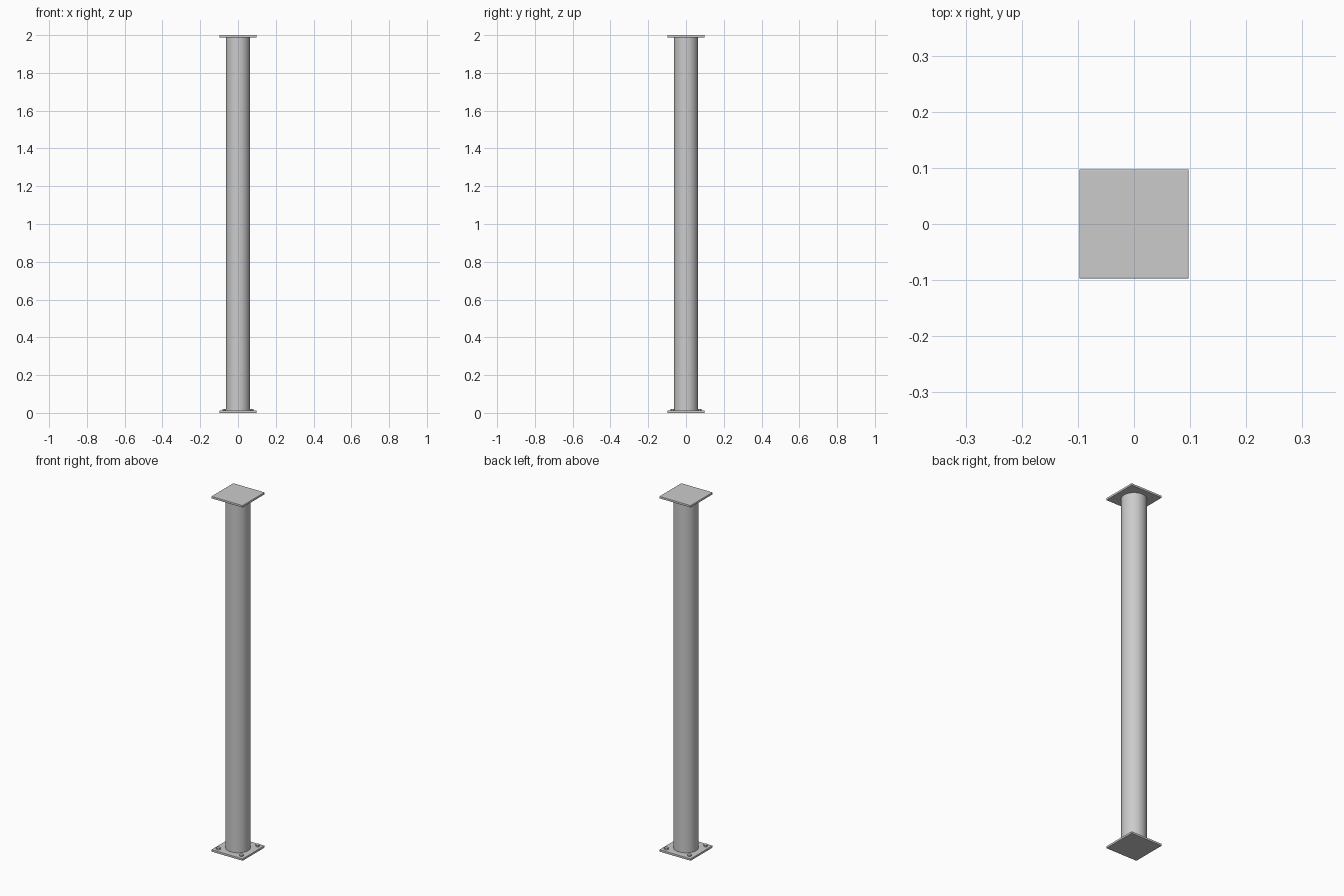
import bpy
from math import radians

if "Cube" in bpy.data.objects:
    bpy.data.objects.remove(bpy.data.objects["Cube"])

HALF, THICK, RADIUS = 0.0975, 0.012, 0.0635


def plate(name, z):
    bpy.ops.mesh.primitive_cube_add(size=1, location=(0, 0, z))
    o = bpy.context.object
    o.name = name
    o.scale = (2 * HALF, 2 * HALF, THICK)
    bpy.ops.object.transform_apply(location=False, rotation=False, scale=True)
    bevel = o.modifiers.new("edge_bevel", 'BEVEL')
    bevel.width = 0.002
    bevel.segments = 2
    return o


def cylinder(name, r, z0, z1, x=0, y=0, sides=64):
    bpy.ops.mesh.primitive_cylinder_add(vertices=sides, radius=r, depth=z1 - z0,
                                        location=(x, y, (z0 + z1) / 2))
    o = bpy.context.object
    o.name = name
    bpy.ops.object.shade_smooth_by_angle(angle=radians(30))
    return o


# End plates
plate("base_plate", THICK / 2)
plate("top_plate", 2 - THICK / 2)

# Round column shaft
cylinder("column_shaft", RADIUS, THICK, 2 - THICK)

# Hex bolt heads at the base plate corners
for i, (sx, sy) in enumerate([(-1, -1), (1, -1), (1, 1), (-1, 1)]):
    cylinder(f"bolt_head_{i + 1}", 0.011, THICK - 0.001, 0.021,
             0.072 * sx, 0.072 * sy, sides=6)
